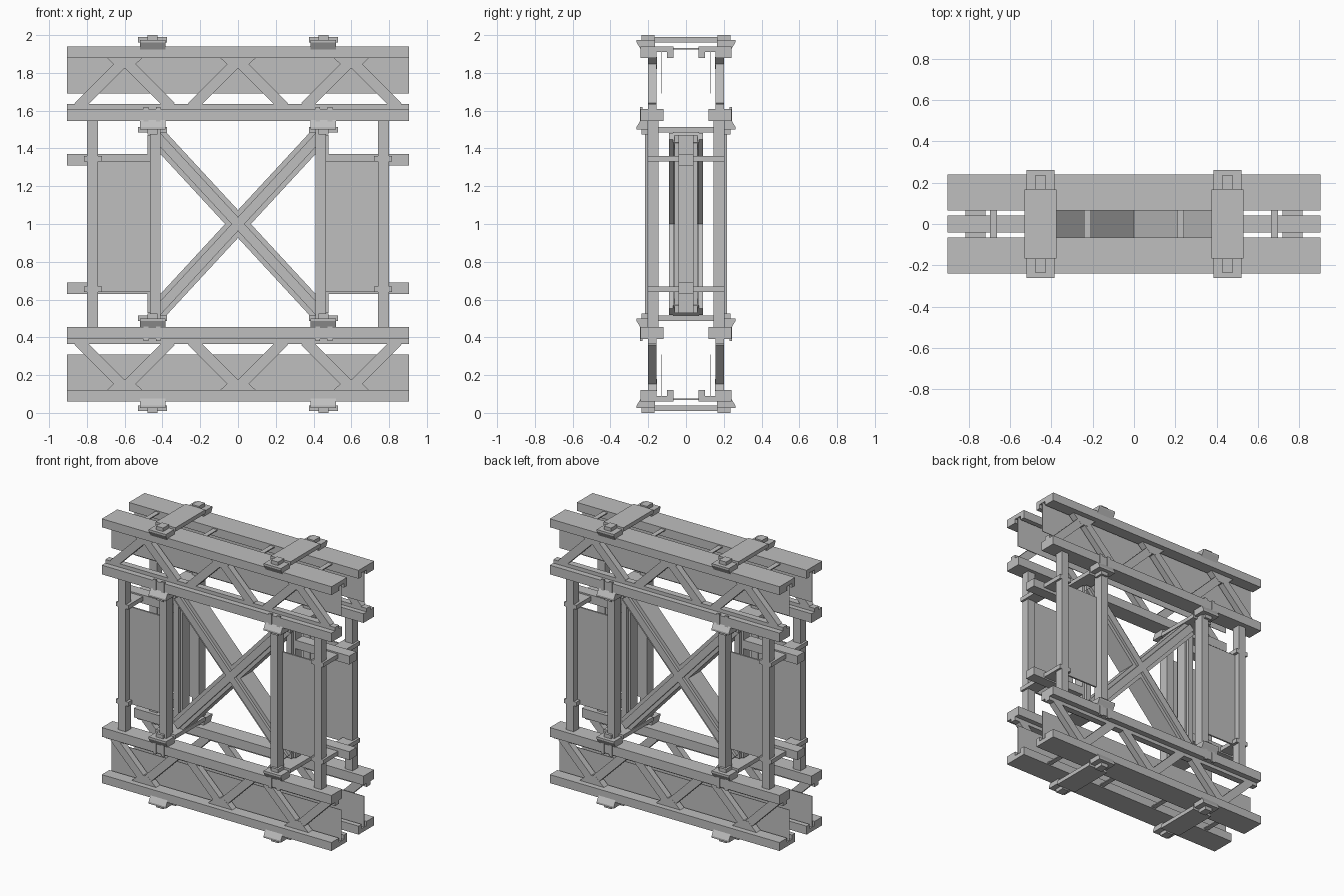
import bpy
import bmesh
from mathutils import Vector

cube = bpy.data.objects.get("Cube")
if cube:
    bpy.data.objects.remove(cube, do_unlink=True)

GREY = (0.52, 0.52, 0.52, 1.0)
mat = bpy.data.materials.new("plain grey steel")
mat.use_nodes = True
mat.diffuse_color = GREY
mat.node_tree.nodes["Principled BSDF"].inputs["Base Color"].default_value = GREY

MID = 1.0  # mirror height of the frame


def prism(name, axis, pts, lo, hi, mirror="xyz"):
    """Extrude a closed profile along an axis, mirrored about the frame centre."""
    bm = bmesh.new()

    def place(a, b, c):
        v = (c, a, b) if axis == "x" else (a, c, b)
        return Vector(v) - Vector((0, 0, MID))

    face = bm.faces.new([bm.verts.new(place(a, b, lo)) for a, b in pts])
    ext = bmesh.ops.extrude_face_region(bm, geom=[face])
    shift = place(0, 0, hi) - place(0, 0, lo)
    verts = [g for g in ext["geom"] if isinstance(g, bmesh.types.BMVert)]
    bmesh.ops.translate(bm, verts=verts, vec=shift)
    bmesh.ops.recalc_face_normals(bm, faces=bm.faces)
    mesh = bpy.data.meshes.new(name)
    bm.to_mesh(mesh)
    bm.free()
    mesh.materials.append(mat)
    obj = bpy.data.objects.new(name, mesh)
    obj.location.z = MID
    bpy.context.collection.objects.link(obj)
    mod = obj.modifiers.new("mirror", "MIRROR")
    mod.use_axis = ["x" in mirror, "y" in mirror, "z" in mirror]
    mod.use_mirror_merge = False


def box(name, x, y, z, mirror="xyz"):
    pts = [(x[0], z[0]), (x[1], z[0]), (x[1], z[1]), (x[0], z[1])]
    prism(name, "y", pts, y[0], y[1], mirror)


def bar(name, p, q, width, y, mirror):
    """Sloping bar in the front plane."""
    p, q = Vector(p), Vector(q)
    d = (q - p).normalized() * width / 2
    n = Vector((-d.y, d.x))
    prism(name, "y", [p + n, q + n, q - n, p - n], y[0], y[1], mirror)


FULL = (-0.904, 0.904)

# Outer chords: open channels with a lip
prism("outer_chord", "x", [(0.24, 1.88), (0.24, 1.94), (0.065, 1.94), (0.065, 1.88),
                           (0.1, 1.88), (0.1, 1.91), (0.155, 1.91), (0.155, 1.88)],
      *FULL, "yz")

# Thin rungs joining the outer chords
for x in (0.225, 0.68):
    box("chord_rung", (x - 0.017, x + 0.017), (-0.07, 0.07), (1.925, 1.932), "xz")

# Inner chords with a seating strip for the truss bars
box("inner_chord", FULL, (0.12, 0.24), (1.545, 1.61), "yz")
box("chord_strip", FULL, (0.155, 0.2), (1.6, 1.635), "yz")

# Thin web plates behind the truss diagonals, with gussets at the peaks
box("web_plate", FULL, (0.126, 0.13), (1.69, 1.92), "yz")
for apex in (-0.6, 0.0, 0.6):
    for side in (-1, 1):
        bar("truss_diagonal", (apex + side * 0.245, 1.62), (apex, 1.865), 0.056,
            (0.155, 0.2), "yz")
    prism("truss_gusset", "y", [(apex - 0.1, 1.885), (apex - 0.03, 1.82),
                                (apex + 0.03, 1.82), (apex + 0.1, 1.885)],
          0.154, 0.201, "yz")


# Clamps, nubs and straps: outer set on top, inner set flipped below its chord
def clamp_set(prefix, flip):
    def h(z):
        return 3.475 - z if flip else z

    def span(a, b):
        return sorted((h(a), h(b)))

    prism(prefix + "_clamp", "x",
          [(y, h(z)) for y, z in ((0.165, 1.975), (0.262, 1.975), (0.262, 1.962),
                                  (0.24, 1.925), (0.165, 1.925))], 0.385, 0.52)
    box(prefix + "_nub", (0.425, 0.48), (0.168, 0.235), span(1.97, 2.0))
    box(prefix + "_strap", (0.375, 0.53), (-0.168, 0.168), span(1.962, 1.99), "xz")


clamp_set("outer", False)
clamp_set("inner", True)
for x in (0.41, 0.475):
    box("clamp_tab", (x, x + 0.025), (0.23, 0.244), (1.54, 1.62))

# Uprights
box("end_post", (0.74, 0.8), (0.145, 0.205), (0.45, 1.55), "xy")
box("main_post", (0.41, 0.465), (0.145, 0.218), (0.45, 1.55), "xy")
box("middle_post", (0.41, 0.48), (-0.04, 0.04), (0.53, 1.47), "x")
box("middle_post_flange", (0.425, 0.465), (-0.06, 0.06), (0.53, 1.47), "x")

# Side panels, end beams and bands
box("side_panel", (0.46, 0.75), (0.152, 0.164), (0.64, 1.33), "xy")
box("end_beam", (0.46, 0.904), (-0.04, 0.04), (1.31, 1.37), "xz")
box("post_band", (0.72, 0.815), (-0.205, 0.205), (1.33, 1.36), "xz")

# Crossed bracing with a raised rib on each face
LOW, HIGH = (-0.43, 0.535), (0.43, 1.465)
bar("brace_bar", LOW, HIGH, 0.1, (-0.07, 0.07), "x")
bar("brace_rib", LOW, HIGH, 0.05, (0.07, 0.09), "xy")
